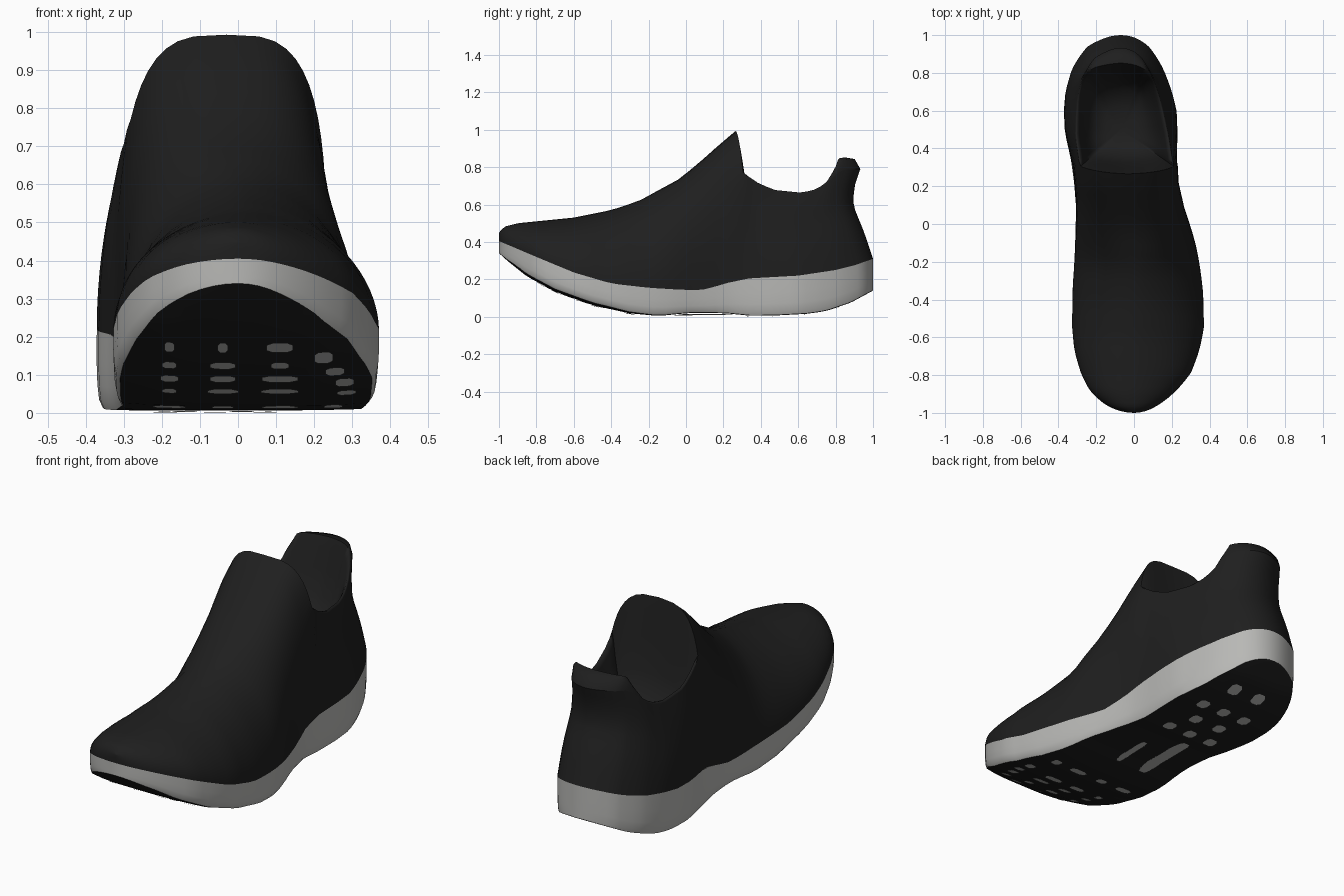
import bpy, bmesh, math

if "Cube" in bpy.data.objects:
    bpy.data.objects.remove(bpy.data.objects["Cube"])

def tab(t, v):
    """Linear lookup in a list of (position, value) rows."""
    if v <= t[0][0]:
        return t[0][1]
    for a, b in zip(t, t[1:]):
        if v <= b[0]:
            return a[1] + (b[1] - a[1]) * (v - a[0]) / (b[0] - a[0])
    return t[-1][1]

def clamp(v):
    return max(0.0, min(1.0, v))

def angle(y):
    return math.acos(max(-1, min(1, -y)))

# Footprint: y, left x, right x
PLAN = [(-1, 0, 0), (-.96, -.145, .125), (-.88, -.235, .225), (-.79, -.28, .30), (-.67, -.315, .345),
        (-.55, -.327, .37), (-.35, -.325, .365), (-.2, -.315, .345), (-.08, -.31, .32), (.09, -.306, .265),
        (.235, -.318, .23), (.35, -.335, .226), (.48, -.365, .23), (.6, -.371, .225), (.7, -.362, .2),
        (.82, -.328, .155), (.94, -.245, .077), (.98, -.165, .02), (1, -.07, -.07)]
LEFT = [(angle(y), l) for y, l, r in PLAN]
RIGHT = [(angle(y), r) for y, l, r in PLAN]
# Side profiles: y, z
BOTTOM = [(-1, .34), (-.95, .295), (-.85, .215), (-.7, .135), (-.5, .062), (-.3, .018), (-.15, .005),
          (-.08, .01), (0, .02), (.2, .02), (.35, .005), (.5, .008), (.65, .016), (.75, .031), (.88, .075), (1, .14)]
BAND = [(-1, .405), (-.8, .32), (-.6, .237), (-.4, .178), (-.2, .155), (0, .143), (.1, .145), (.2, .175),
        (.3, .203), (.6, .22), (.8, .25), (.9, .275), (1, .31)]
RIDGE = [(-1, .45), (-.97, .482), (-.9, .50), (-.6, .53), (-.4, .57), (-.25, .62), (-.15, .675),
         (-.03, .74), (.1, .85), (.2, .94), (.265, .99), (.285, .993)]
COLLAR = [(.285, .76), (.33, .745), (.38, .71), (.47, .67), (.62, .655), (.7, .675), (.75, .71),
          (.8, .76), (.84, .785), (.93, .79)]
ROUND = [(-1, 2), (-.6, 1.87), (-.2, 1.75), (0, 2.4), (.285, 3.4)]    # arch squareness
HEEL = [(0, 1), (.29, .935), (.6, .85), (.8, .86), (1, .905)]  # heel line against height
TONGUE = .285

def mid_half(y):
    l, r = tab(LEFT, angle(y)), tab(RIGHT, angle(y))
    return (l + r) / 2, (r - l) / 2

def lean_x(y):
    """Sideways lean of the upper, strongest at the tongue."""
    return .018 * clamp(1 - abs(y - TONGUE) / .3)

def material(name, rgb):
    m = bpy.data.materials.new(name)
    m.diffuse_color = (*rgb, 1)
    m.use_nodes = True
    m.node_tree.nodes["Principled BSDF"].inputs["Base Color"].default_value = m.diffuse_color
    return m

BLACK = material("black_knit", (.0135, .0135, .0135))
RUBBER = material("black_rubber", (.0125, .0125, .0125))
GREY = material("light_grey_foam", (.48, .48, .465))

def add_grid(bm, rows):
    vs = [[bm.verts.new(p) for p in row] for row in rows]
    for a, b in zip(vs, vs[1:]):
        for i in range(len(a) - 1):
            bm.faces.new((a[i], a[i + 1], b[i + 1], b[i]))

def finish(name, bm, mat, deg=40):
    bmesh.ops.remove_doubles(bm, verts=bm.verts, dist=1e-4)
    bmesh.ops.recalc_face_normals(bm, faces=bm.faces)
    me = bpy.data.meshes.new(name)
    bm.to_mesh(me)
    bm.free()
    me.materials.append(mat)
    ob = bpy.data.objects.new(name, me)
    bpy.context.collection.objects.link(ob)
    bpy.ops.object.select_all(action='DESELECT')
    ob.select_set(True)
    bpy.context.view_layer.objects.active = ob
    bpy.ops.object.shade_smooth_by_angle(angle=math.radians(deg))
    return ob

# Stations along the shoe, dense at toe and heel
split = angle(TONGUE)
front = [-math.cos(split * k / 28) for k in range(29)]
rear = [-math.cos(split + (math.pi - split) * k / 22) for k in range(23)]
M, J = 18, 10
PHI = [math.pi / 2 * (j / M) ** 1.6 for j in range(M + 1)]
E = 2 / ROUND[-1][1]
FR = [(math.sin(p) / math.sin(PHI[J])) ** E for p in PHI[:J + 1]]

def arch(y):
    c, w = mid_half(y)
    zb, zt, e = tab(BAND, y), tab(RIDGE, y), 2 / tab(ROUND, y)
    half = []
    for j, p in enumerate(PHI):
        # the free edge of the tongue leans forward towards its tip
        lean = .02 - .04 * clamp((j - J) / (M - J)) if y > TONGUE - .001 else 0
        t = math.sin(p) ** e
        half.append((w * math.cos(p) ** e if j < M else 0, c + lean_x(y) * t, y + lean, zb + (zt - zb) * t))
    return [(m + x, v, z) for x, m, v, z in half] + [(m - x, v, z) for x, m, v, z in half[-2::-1]]

def wall(side, y, f):
    c, w = mid_half(y)
    cy = TONGUE + (y - TONGUE) * .905
    zb, zc = tab(BAND, y), tab(COLLAR, cy)
    ws = tab([(.285, .91), (.6, .79), (1, .78)], y)
    x = c + lean_x(y) * .7 * f + side * w * (1 - (1 - ws) * f * f)
    return (x, TONGUE + (y - TONGUE) * tab(HEEL, f), zb + (zc - zb) * f)

# Upper: arched vamp and tongue, then open side walls round the heel
bm = bmesh.new()
arches = [arch(y) for y in front]
tip = arches[-1]
add_grid(bm, arches)
for side in (1, -1):
    first = tip[:J + 1] if side == 1 else tip[::-1][:J + 1]
    add_grid(bm, [first] + [[wall(side, y, f) for f in FR] for y in rear[1:]])
finish("upper", bm, BLACK)

# Padded collar rim and smooth inner bowl, one closed loop from tongue edge to heel
def rim(side, y):
    c, _ = mid_half(y)
    x, yy, z = wall(side, y, 1)
    h, g = clamp((yy - .75) / .09), clamp((yy - .8) / .13)
    return [(c + (x - c) * k, yy - dy * g, z + dz + up * h)
            for k, dy, dz, up in ((1, 0, 0, 0), (.985, .03, .008, .045), (.955, .08, .008, .054))]

def bowl(loop):
    x, y, z = loop[-1]
    return loop + [(x + (-.07 - x) * h, y + (.5 - y) * h, z + (.45 - z) * v)
                   for h, v in ((.05, .12), (.13, .38), (.25, .68), (.4, .88), (.65, .98), (1, 1))]

loops = [rim(1, y) for y in rear[1:]] + [rim(-1, y) for y in rear[-2:0:-1]]
edge = [[p] * 3 for p in tip[::-1][J:len(tip) - J]]
loops = loops + edge + loops[:1]
bm = bmesh.new()
add_grid(bm, [bowl(l) for l in loops])
finish("collar_lining", bm, BLACK, 80)

# Midsole band: top edge, side, rounded lower edge
def sole_z(y, u):
    return tab(BOTTOM, y) + abs(u) ** 4 * tab([(-1, 0), (-.9, .013), (-.45, .013), (-.15, .002)], y)

def band(side, y):
    c, w = mid_half(y)
    zt, zb = tab(BAND, y), sole_z(y, 1)
    return [(c + side * w * k, y, zb + (zt - zb) * f)
            for k, f in ((.93, 1), (1, 1), (1.002, .6), (.995, .3), (.98, .1), (.95, 0))]
stations = front + rear[1:]
bm = bmesh.new()
add_grid(bm, [band(1, y) for y in stations] + [band(-1, y) for y in stations[-2::-1]])
finish("midsole", bm, GREY)

# Outsole
bm = bmesh.new()
rows = []
for y in stations:
    c, w = mid_half(y)
    rows.append([(c + w * .95 * i / 5, y, sole_z(y, i / 5)) for i in range(-5, 6)])
add_grid(bm, rows)
finish("outsole", bm, RUBBER)

# Grey tread spots, thin plates on the outsole
bm = bmesh.new()
def spot(x, y, rx, ry, n=8, e=.7):
    vs = []
    for i in range(n):
        a = 2 * math.pi * (i + .5) / n
        ca, sa = math.cos(a), math.sin(a)
        px, py = x + rx * math.copysign(abs(ca) ** e, ca), y + ry * math.copysign(abs(sa) ** e, sa)
        c, w = mid_half(py)
        vs.append(bm.verts.new((px, py, sole_z(py, (px - c) / w) - .0045)))
    bm.faces.new(vs[::-1])

# forefoot rows: y, then half widths of the three columns
for y, *widths in ((-.775, .014, .014, .037), (-.68, .02, .035, .025), (-.585, .025, .035, .05),
                   (-.49, .02, .043, .052), (-.3, .045, .03, .05)):
    for x, rx in zip((-.18, -.04, .11), widths):
        spot(x, y, rx, .025)
for x, y in ((.225, -.72), (.255, -.63), (.28, -.55), (.285, -.46), (.25, -.3)):
    spot(x, y, .026, .03)
# heel dots
for r, y in enumerate((.36, .49, .62, .79)):
    for x in ((-.19, -.06, .07) if r % 2 == 0 else (-.14, .01)):
        spot(x, y, .034, .036)
# midfoot bars
spot(-.12, .09, .034, .18, 12, .5)
spot(.04, .03, .02, .11, 12, .5)
finish("tread_spots", bm, GREY)
